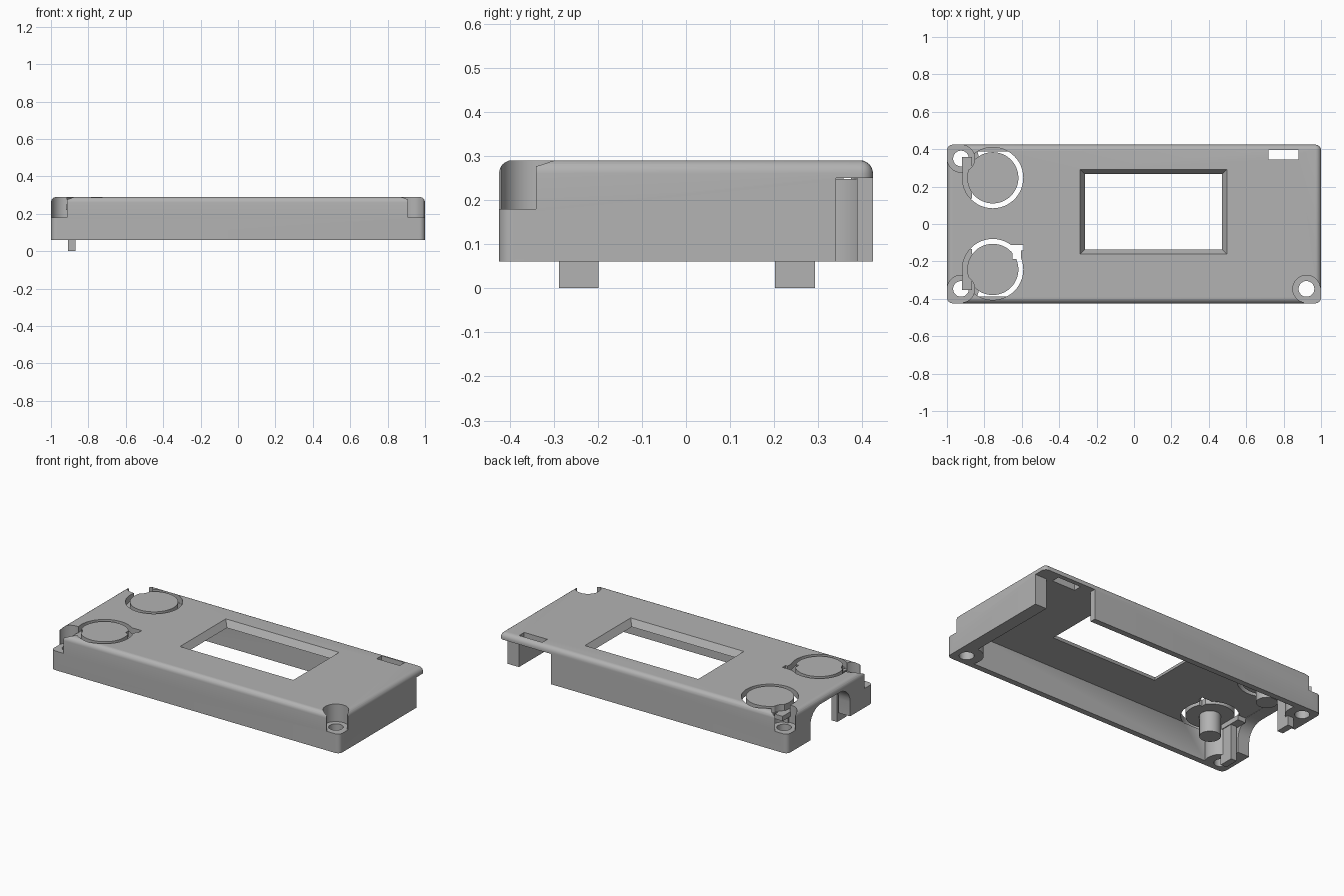
import bpy, bmesh
from mathutils import Vector

old = bpy.data.objects.get("Cube")
if old:
    bpy.data.objects.remove(old, do_unlink=True)

grey = bpy.data.materials.new("plain grey")
grey.use_nodes = True
COLOUR = (0.45, 0.45, 0.45, 1)
grey.diffuse_color = COLOUR
grey.node_tree.nodes["Principled BSDF"].inputs["Base Color"].default_value = COLOUR

TOP, UNDER, BASE = 0.29, 0.25, 0.06
HALF_Y = 0.424


def finish(name, bm):
    mesh = bpy.data.meshes.new(name)
    bmesh.ops.recalc_face_normals(bm, faces=bm.faces)
    bm.to_mesh(mesh)
    bm.free()
    mesh.materials.append(grey)
    obj = bpy.data.objects.new(name, mesh)
    bpy.context.collection.objects.link(obj)
    return obj


def box(name, lo, hi, radius=0, rounded=None, flare=0):
    """Box between two corners; rounded picks edges, flare widens the top."""
    bm = bmesh.new()
    bmesh.ops.create_cube(bm, size=1)
    lo, hi = Vector(lo), Vector(hi)
    for v in bm.verts:
        up = v.co.z > 0
        sx, sy = (1 if v.co.x > 0 else -1), (1 if v.co.y > 0 else -1)
        v.co = [lo[i] + (v.co[i] + 0.5) * (hi[i] - lo[i]) for i in range(3)]
        if up:
            v.co += Vector((sx * flare, sy * flare, 0))
    if radius:
        edges = [e for e in bm.edges if rounded(e)]
        bmesh.ops.bevel(bm, geom=edges, offset=radius, segments=6,
                        profile=0.5, affect='EDGES')
    return finish(name, bm)


def cylinder(name, x, y, radius, z0, z1):
    bm = bmesh.new()
    bmesh.ops.create_cone(bm, cap_ends=True, segments=48, radius1=radius,
                          radius2=radius, depth=z1 - z0)
    bmesh.ops.translate(bm, verts=bm.verts, vec=(x, y, (z0 + z1) / 2))
    return finish(name, bm)


def combine(target, tool, operation='DIFFERENCE', keep=False):
    """Apply a boolean to the target and discard the tool."""
    mod = target.modifiers.new("cut", 'BOOLEAN')
    mod.operation, mod.solver, mod.object = operation, 'EXACT', tool
    graph = bpy.context.evaluated_depsgraph_get()
    graph.update()
    mesh = bpy.data.meshes.new_from_object(target.evaluated_get(graph))
    target.modifiers.clear()
    target.data = mesh
    if not keep:
        bpy.data.objects.remove(tool, do_unlink=True)


# Outer shell, rounded everywhere except along the open bottom
shell = box("case_shell", (-1, -HALF_Y, BASE), (1, HALF_Y, TOP), 0.03,
            lambda e: max(v.co.z for v in e.verts) > BASE + 0.01)

# Cavity, leaving solid bosses around the three screws
screws = [(-0.925, 0.35), (-0.925, -0.347), (0.922, -0.347)]
cavity = box("cavity", (-0.92, -0.388, -0.1), (0.92, 0.388, UNDER))
for x, y in screws:
    combine(cavity, cylinder("boss", x, y, 0.095, -0.2, 0.4))
combine(shell, cavity)

# Display window with sloping sides, and the small slot
combine(shell, box("window", (-0.262, -0.135, UNDER - 0.002),
                   (0.47, 0.265, TOP + 0.002), flare=0.028))
combine(shell, box("slot", (0.72, 0.345, 0.2), (0.88, 0.395, 0.4)))

# Opening in the back wall and corner, and the arch in the short wall
combine(shell, box("back_gap", (0.64, 0.34, 0), (1.1, 0.5, UNDER)))
combine(shell, box("arch", (-1.1, -0.197, -0.2), (-0.9, 0.197, UNDER - 0.001), 0.1,
                   lambda e: abs(e.verts[0].co.x - e.verts[1].co.x) > 0.1))

# Push buttons with posts, sitting in round holes
buttons = []
for name, y in (("back_button", 0.247), ("front_button", -0.243)):
    combine(shell, cylinder("hole", -0.755, y, 0.163, UNDER - 0.003, 0.4))
    button = cylinder(name, -0.755, y, 0.137, UNDER, TOP)
    combine(button, cylinder("post", -0.755, y, 0.06, 0.12, UNDER + 0.02), 'UNION')
    buttons.append(button)
    # Spring strip under the button edge, and the hanging tab
    box(name + "_spring", (-0.92, y - 0.11, 0.22), (-0.865, y + 0.11, UNDER))
    box(name + "_tab", (-0.91, y - 0.045, 0), (-0.87, y + 0.045, 0.23))

# Screw recesses open to the outside corner, with through holes
for x, y in screws:
    sx, sy = (1 if x > 0 else -1), (1 if y > 0 else -1)
    xs, ys = sorted((x - sx * 0.012, sx * 1.1)), sorted((y - sy * 0.007, sy * 0.6))
    for part in [shell] + buttons:
        combine(part, cylinder("recess", x, y, 0.073, 0.18, 0.4))
    combine(shell, box("corner", (xs[0], ys[0], 0.18), (xs[1], ys[1], 0.4)))
    combine(shell, cylinder("screw_hole", x, y, 0.042, -0.1, 0.4))

# Stepped notch beside the front button
for lo, hi in (((-0.66, -0.143, 0.2), (-0.59, -0.112, 0.4)),
               ((-0.65, -0.187, 0.2), (-0.605, -0.14, 0.4))):
    for part in (shell, buttons[1]):
        combine(part, box("notch", lo, hi))

# Smooth the curves, keep the edges sharp
bpy.ops.object.select_all(action='DESELECT')
for obj in [shell] + buttons:
    obj.select_set(True)
    bpy.context.view_layer.objects.active = obj
bpy.ops.object.shade_smooth_by_angle(angle=0.6)
